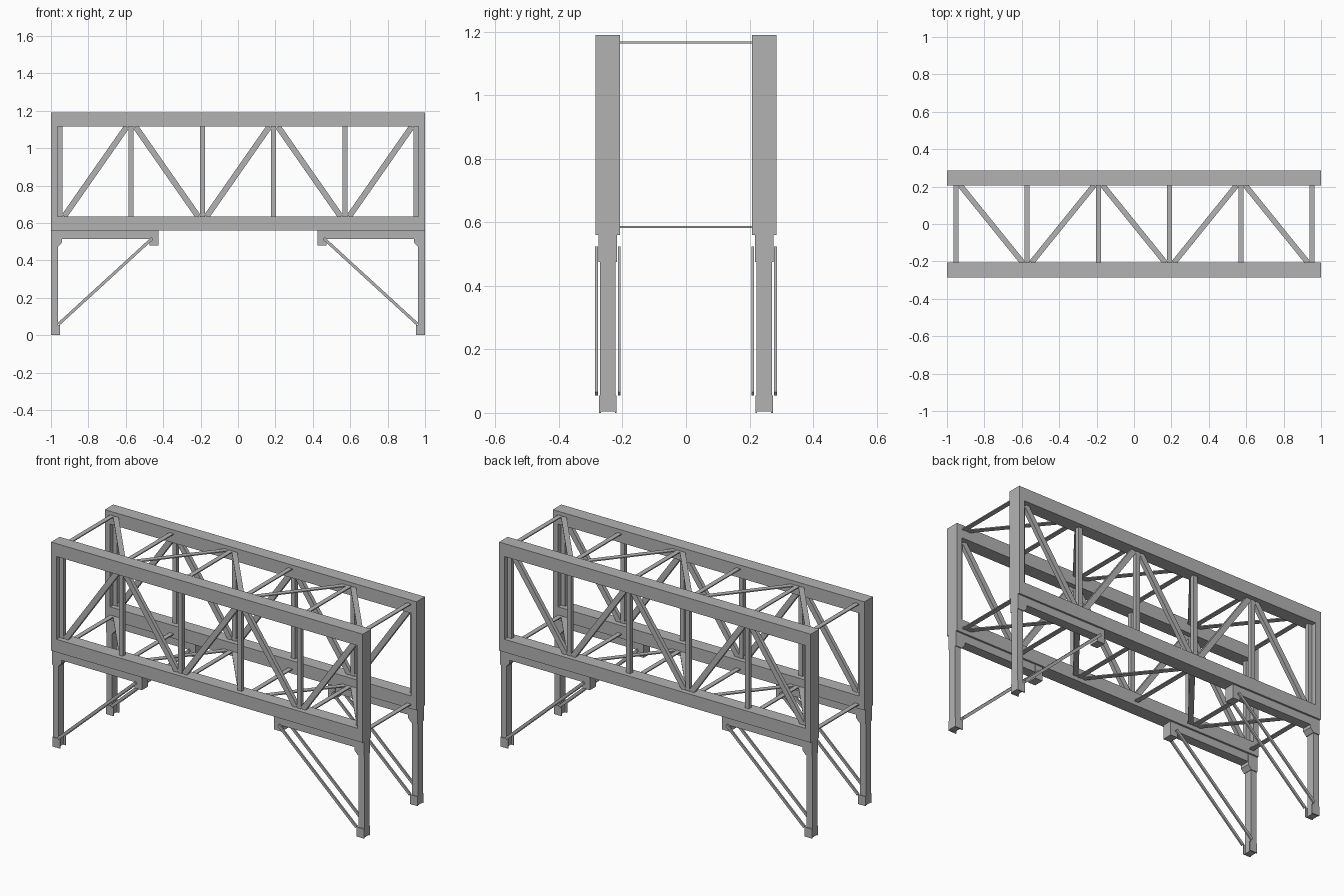
import bpy
import bmesh
from mathutils import Matrix, Vector

if "Cube" in bpy.data.objects:
    bpy.data.objects.remove(bpy.data.objects["Cube"], do_unlink=True)

steel = bpy.data.materials.new("grey steel")
steel.use_nodes = True
GREY = (0.45, 0.45, 0.45, 1)
steel.diffuse_color = GREY
steel.node_tree.nodes["Principled BSDF"].inputs["Base Color"].default_value = GREY


def finish(name, bm):
    bmesh.ops.recalc_face_normals(bm, faces=bm.faces)
    mesh = bpy.data.meshes.new(name)
    bm.to_mesh(mesh)
    bm.free()
    mesh.materials.append(steel)
    obj = bpy.data.objects.new(name, mesh)
    bpy.context.collection.objects.link(obj)
    return obj


def box(name, x0, x1, y0, y1, z0, z1):
    bm = bmesh.new()
    place = Matrix.Translation(((x0 + x1) / 2, (y0 + y1) / 2, (z0 + z1) / 2))
    size = Matrix.Diagonal((abs(x1 - x0), abs(y1 - y0), abs(z1 - z0), 1))
    bmesh.ops.create_cube(bm, size=1, matrix=place @ size)
    return finish(name, bm)


def bar(name, start, end, normal, width, thick):
    """Flat bar from start to end, its thin side along normal."""
    a, b, n = Vector(start), Vector(end), Vector(normal)
    along = (b - a).normalized()
    across = n.cross(along)
    turn = Matrix((along, across, n)).transposed().to_4x4()
    size = Matrix.Diagonal(((b - a).length, width, thick, 1))
    bm = bmesh.new()
    bmesh.ops.create_cube(bm, size=1, matrix=Matrix.Translation((a + b) / 2) @ turn @ size)
    return finish(name, bm)


def prism(name, profile, y0, y1):
    """Extrude an x-z outline along y."""
    bm = bmesh.new()
    face = bm.faces.new([bm.verts.new((x, y0, z)) for x, z in profile])
    new = bmesh.ops.extrude_face_region(bm, geom=[face])["geom"]
    bmesh.ops.translate(bm, vec=(0, y1 - y0, 0),
                        verts=[v for v in new if isinstance(v, bmesh.types.BMVert)])
    return finish(name, bm)


MID, HALF = 0.246, 0.039          # truss centre line and half width in y
LOW, HIGH = 0.635, 1.115          # clear opening between the chords
PITCH = 0.381
NODES = [(i - 2.5) * PITCH for i in range(6)]
GAP = 0.023                       # diagonals meet beside the node

for side, label in ((-1, "front"), (1, "back")):
    yc = side * MID
    y0, y1 = yc - HALF, yc + HALF

    # Chords and end posts
    box(label + "_top_chord", -1, 1, y0, y1, HIGH, 1.19)
    box(label + "_bottom_chord", -1, 1, y0, y1, 0.56, LOW)
    for end in (-1, 1):
        box(label + "_end_post", end * 0.966, end, y0, y1, LOW, HIGH)

    # Truss verticals and diagonals
    for x in NODES:
        box(label + "_vertical", x - 0.013, x + 0.013, yc - 0.012, yc + 0.012, LOW, HIGH)
    for i in range(5):
        za, zb = (LOW, HIGH) if i % 2 == 0 else (HIGH, LOW)
        bar(label + "_diagonal", (NODES[i] + GAP, yc, za), (NODES[i + 1] - GAP, yc, zb),
            (0, 1, 0), 0.031, 0.023)

    # Legs with haunch beams and paired knee braces
    for end in (-1, 1):
        box(label + "_leg", end * 0.963, end, yc - 0.024, yc + 0.024, 0.004, 0.56)
        prism(label + "_leg_head",
              [(end * x, z) for x, z in ((1, 0.56), (1, 0.475), (0.96, 0.475),
                                         (0.94, 0.497), (0.94, 0.56))],
              yc - 0.029, yc + 0.029)
        box(label + "_haunch_beam", end * 0.45, end * 0.97, yc - 0.028, yc + 0.028, 0.515, 0.56)
        box(label + "_haunch_block", end * 0.425, end * 0.472, yc - 0.029, yc + 0.029, 0.48, 0.56)
        for s in (-1, 1):
            box(label + "_foot_plate", end * 0.952, end,
                yc + s * 0.022, yc + s * 0.028, 0, 0.055)
            yb = yc + s * 0.036
            bar(label + "_knee_brace", (end * 0.958, yb, 0.06), (end * 0.458, yb, 0.518),
                (0, 1, 0), 0.016, 0.009)

# Lateral bracing between the two trusses
INNER = MID - HALF
for z, label in ((0.585, "lower"), (1.166, "upper")):
    for x in NODES:
        bar(label + "_cross_strut", (x, -INNER, z), (x, INNER, z), (0, 0, 1), 0.027, 0.006)
    for i in range(5):
        s = 1 if i % 2 == 0 else -1
        bar(label + "_cross_diagonal", (NODES[i] + GAP, s * INNER, z),
            (NODES[i + 1] - GAP, -s * INNER, z), (0, 0, 1), 0.029, 0.006)
